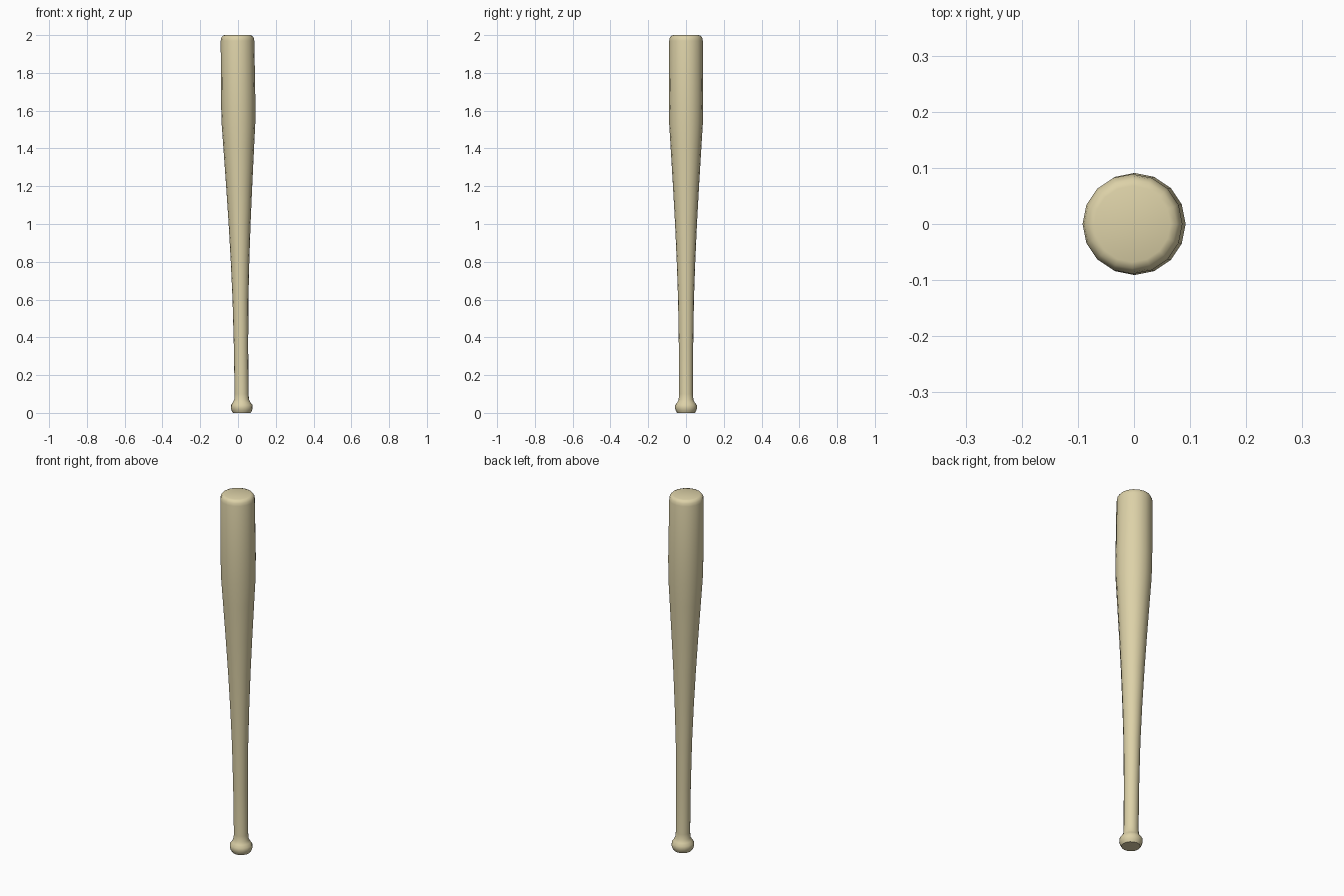
import bpy, bmesh, math

if "Cube" in bpy.data.objects:
    bpy.data.objects.remove(bpy.data.objects["Cube"])

# Lathe profile of the bat: (height, radius)
PROFILE = [(0.0, 0.047), (0.012, 0.054), (0.025, 0.058), (0.042, 0.057),
           (0.055, 0.047), (0.07, 0.039), (0.1, 0.037), (0.35, 0.038),
           (0.6, 0.042), (0.8, 0.049), (1.0, 0.058), (1.2, 0.069),
           (1.4, 0.081), (1.53, 0.089), (1.65, 0.091), (1.97, 0.089),
           (1.985, 0.086), (1.996, 0.079), (2.0, 0.068)]
SIDES = 16

wood = bpy.data.materials.new("pale wood")
wood.diffuse_color = (0.72, 0.64, 0.39, 1)
wood.use_nodes = True
wood.node_tree.nodes["Principled BSDF"].inputs["Base Color"].default_value = wood.diffuse_color


def axis_x(z):
    # The bat leans very slightly towards -x
    return 0.020 - 0.0115 * z


# Rings along the leaning axis, bridged and capped
bm = bmesh.new()
rings = []
for z, r in PROFILE:
    rings.append([bm.verts.new((axis_x(z) + r * math.cos(2 * math.pi * i / SIDES),
                                r * math.sin(2 * math.pi * i / SIDES), z))
                  for i in range(SIDES)])
for a, b in zip(rings, rings[1:]):
    for i in range(SIDES):
        j = (i + 1) % SIDES
        bm.faces.new((a[i], a[j], b[j], b[i]))
bm.faces.new(rings[0][::-1])
bm.faces.new(rings[-1])

mesh = bpy.data.meshes.new("bat")
bm.to_mesh(mesh)
bm.free()
mesh.materials.append(wood)
bat = bpy.data.objects.new("bat", mesh)
bpy.context.collection.objects.link(bat)

# Smooth body, crisp butt end
bpy.context.view_layer.objects.active = bat
bat.select_set(True)
bpy.ops.object.shade_smooth_by_angle(angle=math.radians(40))
